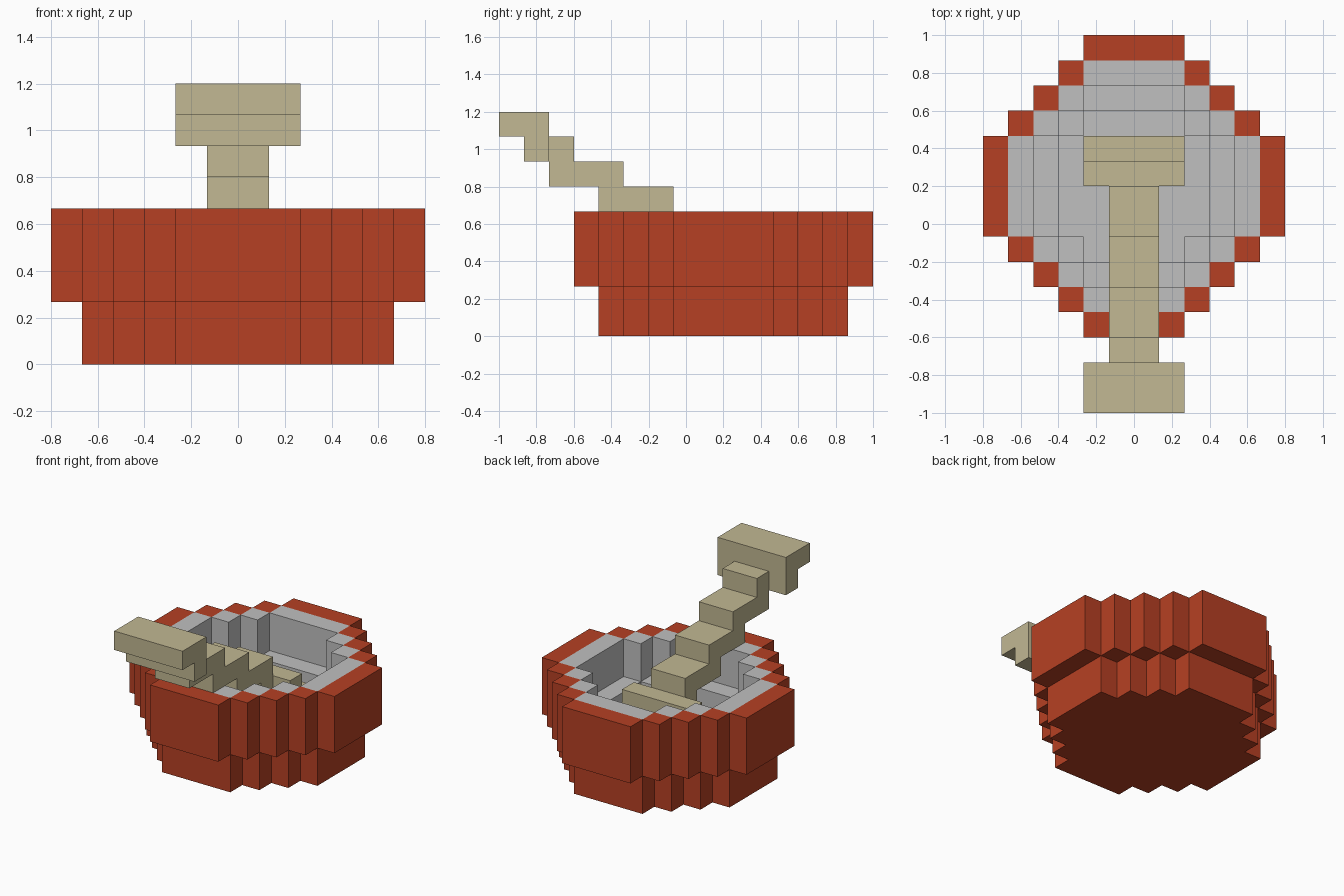
import bpy
import bmesh
from mathutils import Vector

cube = bpy.data.objects.get("Cube")
if cube:
    bpy.data.objects.remove(cube, do_unlink=True)

U = 2 / 15                      # edge length of one block
BOWL_ROW = 9                    # block row at the centre of the bowl


def make_material(name, rgb):
    mat = bpy.data.materials.new(name)
    mat.use_nodes = True
    mat.diffuse_color = (*rgb, 1)
    mat.node_tree.nodes["Principled BSDF"].inputs["Base Color"].default_value = (*rgb, 1)
    return mat


RED = make_material("brick red", (0.468, 0.051, 0.017))
GREY = make_material("light grey", (0.527, 0.527, 0.527))
TAN = make_material("pale wood", (0.539, 0.479, 0.292))


def build_blocks(name, cells, materials):
    """Skin a {(i, j, k): material index} block set, then merge flat faces."""
    bm = bmesh.new()
    for cell, index in cells.items():
        centre = Vector(cell) + Vector((0.5, 0.5, 0.5))
        for axis in range(3):
            for side in (-1, 1):
                step = [0, 0, 0]
                step[axis] = side
                if tuple(c + s for c, s in zip(cell, step)) in cells:
                    continue
                n, u, v = Vector(step), Vector(), Vector()
                u[(axis + 1) % 3] = 1
                v[(axis + 2) % 3] = side
                corners = [centre + (n + u * a + v * b) / 2
                           for a, b in ((-1, -1), (1, -1), (1, 1), (-1, 1))]
                face = bm.faces.new([bm.verts.new((c.x * U, c.y * U - 1, c.z * U))
                                     for c in corners])
                face.material_index = index
    bmesh.ops.remove_doubles(bm, verts=bm.verts[:], dist=0.001)
    bmesh.ops.dissolve_limit(bm, angle_limit=0.01, verts=bm.verts[:],
                             edges=bm.edges[:], delimit={'MATERIAL'})
    mesh = bpy.data.meshes.new(name)
    bm.to_mesh(mesh)
    bm.free()
    for mat in materials:
        mesh.materials.append(mat)
    obj = bpy.data.objects.new(name, mesh)
    bpy.context.collection.objects.link(obj)
    return obj


def disc(h):
    """Stepped round footprint with a half width of h blocks."""
    result = set()
    for i in range(-h, h):
        for j in range(-h, h):
            a, b = max(i, -1 - i), max(j, -1 - j)
            if a + b <= h:
                result.add((i, j + BOWL_ROW))
    return result


# Bowl: per layer, the outer size, lining size and hollow size
bowl = {}
layers = ((5, 0, 0), (5, 4, 0), (6, 5, 3), (6, 5, 4), (6, 5, 4))
for k, (outer, lining, hollow) in enumerate(layers):
    lined, empty = disc(lining), disc(hollow)
    for i, j in disc(outer) - empty:
        bowl[i, j, k] = 1 if (i, j) in lined else 0
build_blocks("bowl", bowl, [RED, GREY])

# Spoon: stepped handle with a wide scoop and a wide grip
# (half width, first row, end row, layer)
spoon = {}
bars = (
    (2, 9, 11, 2), (2, 9, 10, 3), (1, 8, 9, 3),     # scoop
    (1, 6, 9, 4), (1, 4, 7, 5), (1, 2, 5, 6),       # handle
    (1, 2, 3, 7), (2, 1, 2, 7), (2, 0, 2, 8),       # grip
)
for half, start, end, k in bars:
    for i in range(-half, half):
        for j in range(start, end):
            spoon[i, j, k] = 0
build_blocks("spoon", spoon, [TAN])
